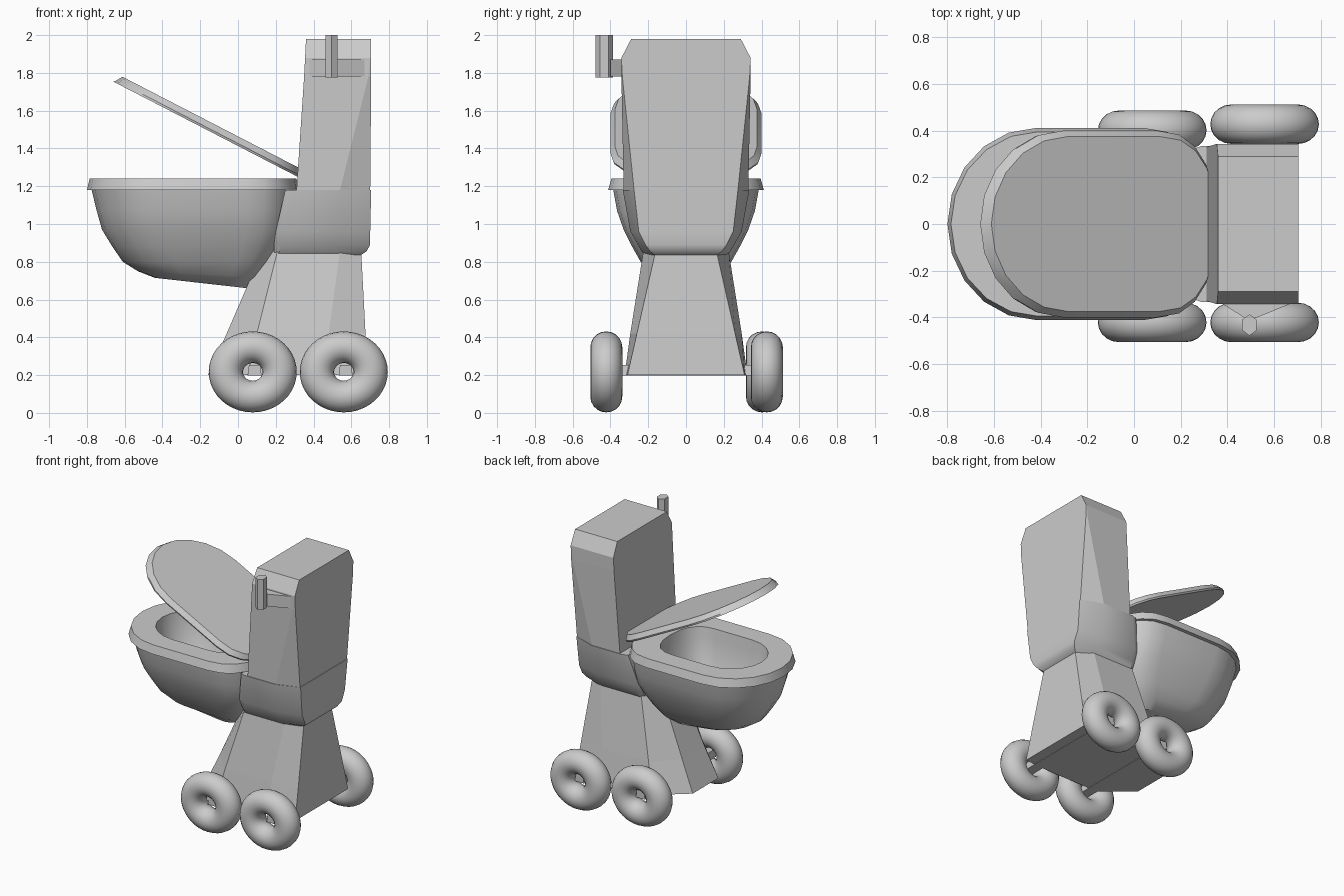
import bpy, bmesh, math
from mathutils import Vector

if "Cube" in bpy.data.objects:
    bpy.data.objects.remove(bpy.data.objects["Cube"])


def loft(name, rings, smooth=None):
    """Skin equal-length rings of points and cap both ends."""
    bm = bmesh.new()
    rows = [[bm.verts.new(p) for p in r] for r in rings]
    n = len(rows[0])
    for a, b in zip(rows, rows[1:]):
        for i in range(n):
            bm.faces.new((a[i], a[(i + 1) % n], b[(i + 1) % n], b[i]))
    bm.faces.new(rows[0])
    bm.faces.new(rows[-1])
    bmesh.ops.recalc_face_normals(bm, faces=bm.faces)
    me = bpy.data.meshes.new(name)
    bm.to_mesh(me)
    bm.free()
    ob = bpy.data.objects.new(name, me)
    bpy.context.collection.objects.link(ob)
    if smooth:
        bpy.ops.object.select_all(action='DESELECT')
        bpy.context.view_layer.objects.active = ob
        ob.select_set(True)
        bpy.ops.object.shade_smooth_by_angle(angle=math.radians(smooth))
    return ob


def oval(xl, xr, w, zl, zr=None, seg=10):
    """Seat outline: long round nose at xl, straight sides, short round end at xr."""
    zr = zl if zr is None else zr
    length = xr - xl
    pts = []
    for cx, rx, start, e in ((xr - .25 * length, .25 * length, -90, .85),
                             (xl + .34 * length, .34 * length, 90, 1.0)):
        for i in range(seg + 1):
            a = math.radians(start + 180 * i / seg)
            c, s = math.cos(a), math.sin(a)
            x = cx + rx * math.copysign(abs(c) ** e, c)
            y = w * math.copysign(abs(s) ** e, s)
            pts.append((x, y, zl + (zr - zl) * (x - xl) / length))
    return pts


def section(z, xf, wf, xs, xm, w, xb, b):
    """Eight-sided plan with chamfered front and back corners."""
    half = [(xf, wf), (xs, w), (xm, w), (xb, b)]
    return [(x, -y, z) for x, y in half] + [(x, y, z) for x, y in half[::-1]]


# Bowl: outside, flared rim, then the hollow inside
loft("bowl", [oval(-.44, .05, .12, .715, .66),
              oval(-.53, .13, .19, .75, .72),
              oval(-.61, .20, .24, .80),
              oval(-.665, .25, .285, .88),
              oval(-.72, .29, .33, .97),
              oval(-.748, .30, .365, 1.07),
              oval(-.775, .31, .385, 1.18),
              oval(-.80, .32, .412, 1.18),
              oval(-.785, .31, .395, 1.24),
              oval(-.62, .13, .25, 1.24),
              oval(-.61, .12, .24, 1.17),
              oval(-.56, .08, .22, 1.02),
              oval(-.46, .0, .16, .88),
              oval(-.32, -.12, .06, .83)], 35)

# Lid, propped open against the tank
ang = math.radians(27.3)
lid = loft("lid", [oval(-1.13, 0, .395, 0), oval(-1.12, 0, .40, .012),
                   oval(-1.10, -.015, .375, .045)], 25)
lid.location = (.345, 0, 1.235)
lid.rotation_euler = (0, ang, 0)

# Tank upper part
loft("tank", [section(1.98, .36, .27, .36, .68, .29, .705, .29),
              section(1.88, .355, .32, .355, .70, .342, .705, .342),
              section(1.78, .35, .32, .35, .69, .342, .705, .337),
              section(1.18, .31, .32, .31, .54, .33, .70, .275)])

# Tank lower part, rounding under towards the pedestal
loft("tank_base", [section(1.18, .25, .32, .29, .54, .335, .705, .275),
                   section(.96, .20, .27, .24, .52, .295, .70, .25),
                   section(.89, .19, .23, .23, .52, .255, .70, .215),
                   section(.855, .19, .21, .22, .53, .235, .68, .19),
                   section(.835, .19, .19, .21, .54, .22, .65, .165)], 30)

# Pedestal
loft("pedestal", [section(.20, -.16, .15, .05, .45, .325, .685, .31),
                  section(.42, -.06, .13, .10, .48, .295, .675, .26),
                  section(.86, .13, .10, .21, .54, .225, .652, .16)])

# Flush handle: wedge arm and upright grip
loft("handle_arm", [[(.36, -.33, 1.78), (.70, -.33, 1.78), (.70, -.33, 1.87), (.36, -.33, 1.87)],
                    [(.47, -.40, 1.78), (.53, -.40, 1.78), (.53, -.40, 1.87), (.47, -.40, 1.87)]])
loft("handle_grip", [[(.495 + .036 * math.sin(a), -.433 + .046 * math.cos(a), z)
                      for a in (math.tau * i / 6 for i in range(6))] for z in (1.775, 2.0)])

# Axles and wheels
for label, x, ys in (("front", .078, (-.422, .402)), ("rear", .56, (-.422, .428))):
    loft(label + "_axle", [[(x + .01 + dx, y, .225 + dz) for dx, dz in
                            ((-.037, -.028), (.037, -.028), (.03, .028), (-.03, .028))]
                           for y in (ys[0] - .005, ys[1] + .005)])
    for side, y in zip(("right", "left"), ys):
        bpy.ops.mesh.primitive_torus_add(major_radius=.142, minor_radius=.091,
                                         major_segments=40, minor_segments=20,
                                         location=(x, y, .217), rotation=(math.pi / 2, 0, 0))
        wheel = bpy.context.object
        wheel.name = f"{label}_{side}_wheel"
        wheel.scale = (1, .92, .93)
        bpy.ops.object.shade_smooth()
